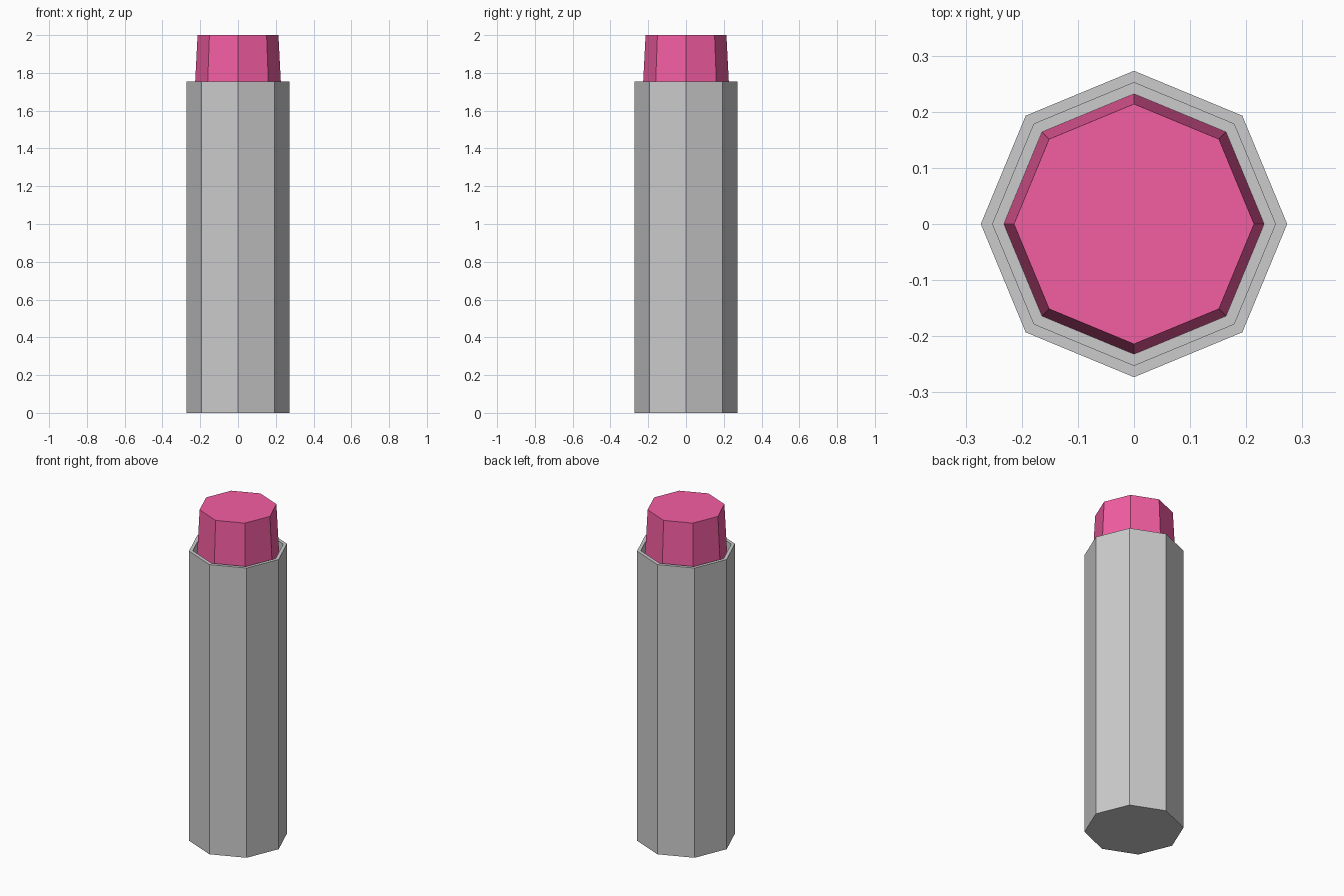
import bpy, bmesh
from math import cos, sin, pi

if "Cube" in bpy.data.objects:
    bpy.data.objects.remove(bpy.data.objects["Cube"])

SIDES = 8


def lathe(name, profile):
    """Octagonal solid from (radius, z) rings, capped at both ends."""
    bm = bmesh.new()
    rings = [[bm.verts.new((r * cos(2 * pi * i / SIDES), r * sin(2 * pi * i / SIDES), z))
              for i in range(SIDES)] for r, z in profile]
    for a, b in zip(rings, rings[1:]):
        for i in range(SIDES):
            j = (i + 1) % SIDES
            bm.faces.new((a[i], a[j], b[j], b[i]))
    bm.faces.new(rings[0][::-1])
    bm.faces.new(rings[-1])
    mesh = bpy.data.meshes.new(name)
    bm.to_mesh(mesh)
    bm.free()
    obj = bpy.data.objects.new(name, mesh)
    bpy.context.collection.objects.link(obj)
    return obj


# Grey case with a thin rim and a shallow recess
lathe("case", [(0.273, 0), (0.273, 1.755), (0.252, 1.755), (0.252, 1.65)])

# Tapered red tip standing in the recess
tip = lathe("tip", [(0.232, 1.65), (0.214, 2.0)])
red = bpy.data.materials.new("red")
red.diffuse_color = (0.9, 0.11, 0.36, 1)
red.use_nodes = True
red.node_tree.nodes["Principled BSDF"].inputs["Base Color"].default_value = red.diffuse_color
tip.data.materials.append(red)
